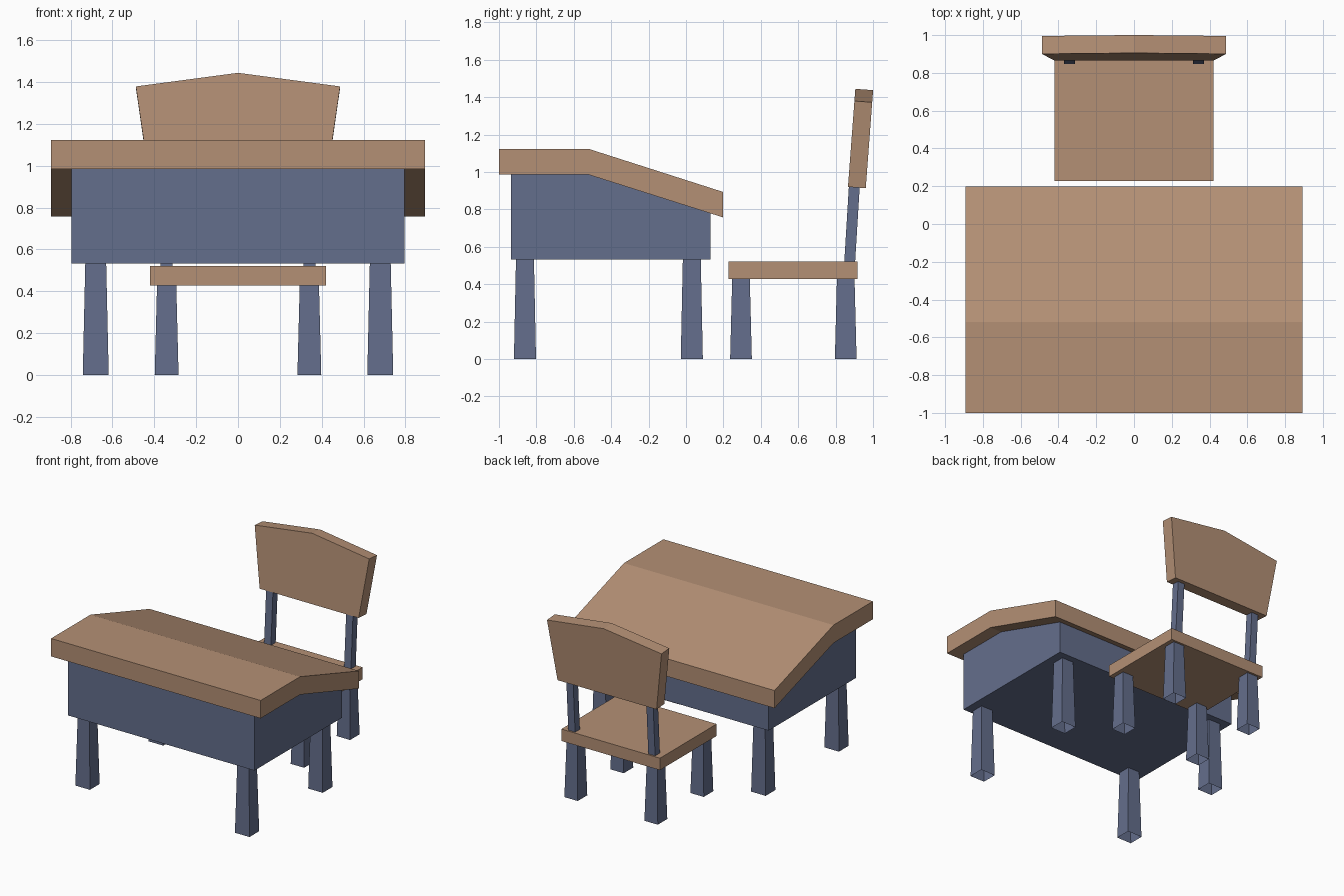
import bpy, bmesh
from mathutils import Vector

if "Cube" in bpy.data.objects:
    bpy.data.objects.remove(bpy.data.objects["Cube"])


def material(name, rgb):
    m = bpy.data.materials.new(name)
    m.diffuse_color = (*rgb, 1)
    m.use_nodes = True
    m.node_tree.nodes["Principled BSDF"].inputs["Base Color"].default_value = m.diffuse_color
    return m


WOOD = material("tan wood", (0.456, 0.279, 0.178))
BLUE = material("slate blue paint", (0.127, 0.156, 0.262))


def loft(name, mat, start, end, caps=True):
    """Join two matching outlines with side faces, optionally capped."""
    bm = bmesh.new()
    a = [bm.verts.new(p) for p in start]
    b = [bm.verts.new(p) for p in end]
    n = len(a)
    for i in range(n):
        j = (i + 1) % n
        bm.faces.new((a[i], a[j], b[j], b[i]))
    if caps:
        bm.faces.new(a[::-1])
        bm.faces.new(b)
    # orient side walls outward from the centre axis
    bmesh.ops.recalc_face_normals(bm, faces=bm.faces)
    me = bpy.data.meshes.new(name)
    bm.to_mesh(me)
    bm.free()
    me.materials.append(mat)
    ob = bpy.data.objects.new(name, me)
    bpy.context.collection.objects.link(ob)
    return ob


def side_profile(name, mat, half_width, yz):
    """Extrude a y-z outline symmetrically along x."""
    return loft(name, mat, [(-half_width, y, z) for y, z in yz],
                [(half_width, y, z) for y, z in yz])


def rect(x, y, z, hx, hy):
    return [(x - hx, y - hy, z), (x + hx, y - hy, z),
            (x + hx, y + hy, z), (x - hx, y + hy, z)]


# Desk: sloped top and the box below it
side_profile("desk_top", WOOD, 0.893,
             [(-1.0, 0.985), (-0.52, 0.985), (0.198, 0.757),
              (0.198, 0.893), (-0.52, 1.123), (-1.0, 1.123)])
side_profile("desk_box", BLUE, 0.795,
             [(-0.935, 0.532), (0.13, 0.532), (0.13, 0.785),
              (-0.52, 0.992), (-0.935, 0.992)])

# Tapered legs, open at the ends, mirrored left and right
for side, s in (("left", -1), ("right", 1)):
    for pos, y in (("front", -0.861), ("back", 0.031)):
        loft(f"desk_leg_{pos}_{side}", BLUE,
             rect(s * 0.68, y, 0, 0.062, 0.059),
             rect(s * 0.68, y, 0.532, 0.05, 0.048), caps=False)
    for pos, y in (("front", 0.294), ("back", 0.854)):
        loft(f"chair_leg_{pos}_{side}", BLUE,
             rect(s * 0.341, y, 0, 0.057, 0.058),
             rect(s * 0.341, y, 0.43, 0.046, 0.047), caps=False)
    # Leaning posts that carry the backrest
    loft(f"back_post_{side}", BLUE,
         rect(s * 0.341, 0.875, 0.515, 0.029, 0.029),
         rect(s * 0.341, 0.9, 0.925, 0.029, 0.029))

# Chair seat
loft("seat", WOOD, rect(0, 0.572, 0.428, 0.42, 0.345),
     rect(0, 0.572, 0.52, 0.42, 0.345))

# Peaked backrest, leaning backwards
outline = [(-0.422, 0.92), (0.422, 0.92), (0.488, 1.379), (0, 1.444), (-0.488, 1.379)]
front = [Vector((x, 0.866 + (z - 0.92) * 0.075, z)) for x, z in outline]
loft("backrest", WOOD, front, [p + Vector((0, 0.095, -0.007)) for p in front])
